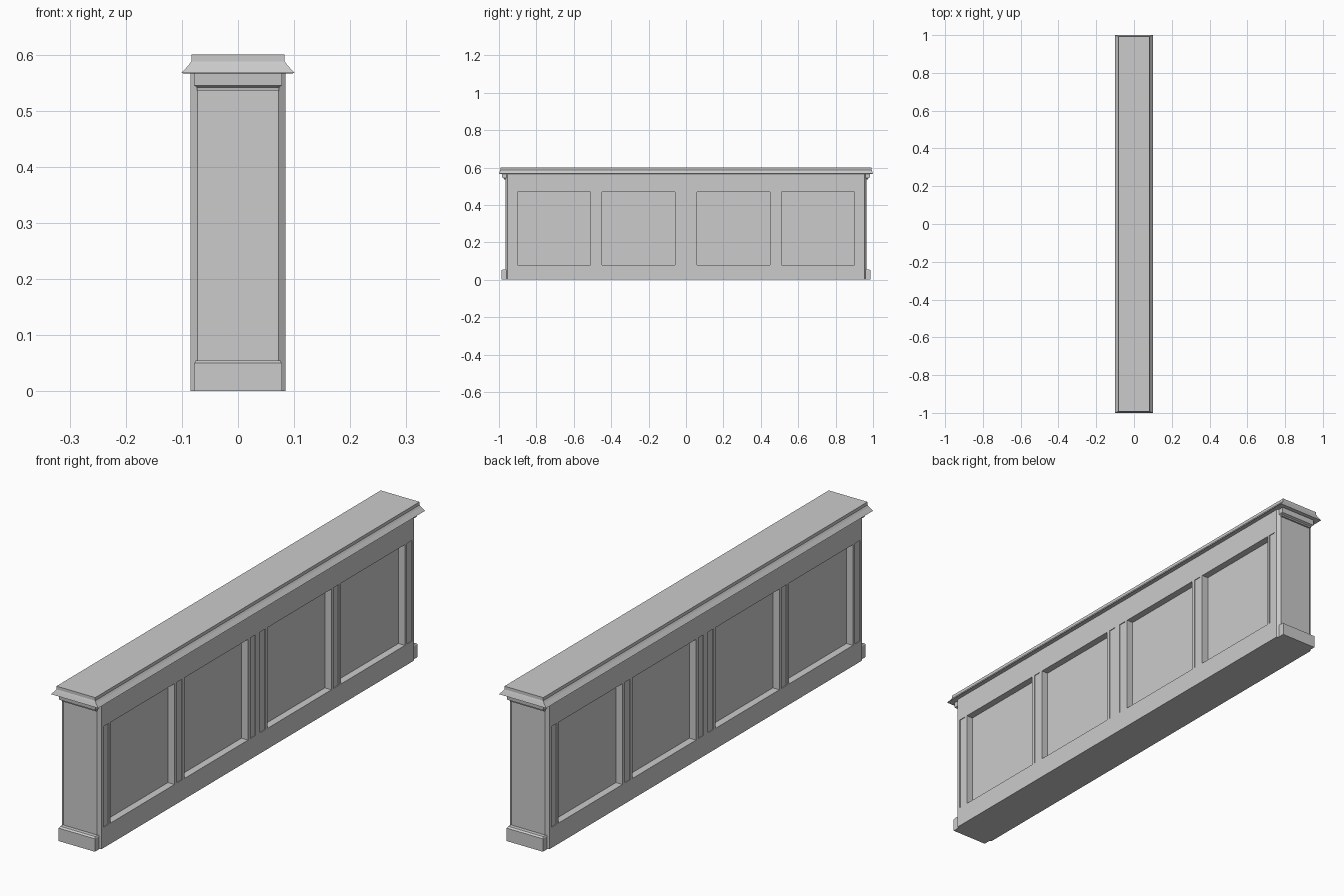
import bpy, bmesh

if "Cube" in bpy.data.objects:
    bpy.data.objects.remove(bpy.data.objects["Cube"])


def loft(name, rings):
    """Closed solid through equal-sized rings of 3D points, bottom to top."""
    bm = bmesh.new()
    loops = [[bm.verts.new(p) for p in r] for r in rings]
    n = len(loops[0])
    for a, b in zip(loops, loops[1:]):
        for i in range(n):
            j = (i + 1) % n
            bm.faces.new((a[i], a[j], b[j], b[i]))
    bm.faces.new(loops[0][::-1])
    bm.faces.new(loops[-1])
    bmesh.ops.recalc_face_normals(bm, faces=bm.faces)
    me = bpy.data.meshes.new(name)
    bm.to_mesh(me)
    bm.free()
    ob = bpy.data.objects.new(name, me)
    bpy.context.collection.objects.link(ob)
    return ob


def rect(x0, x1, y0, y1, z):
    return [(x0, y0, z), (x1, y0, z), (x1, y1, z), (x0, y1, z)]


def add_box(bm, x0, x1, y0, y1, z0, z1):
    m = bmesh.ops.create_cube(bm, size=1)["verts"]
    bmesh.ops.scale(bm, vec=(x1 - x0, y1 - y0, z1 - z0), verts=m)
    bmesh.ops.translate(bm, vec=((x0 + x1) / 2, (y0 + y1) / 2, (z0 + z1) / 2), verts=m)


# Body with chamfered vertical corners
W, L, CX, CY = 0.085, 0.965, 0.072, 0.955
plan = [(-CX, -L), (CX, -L), (W, -CY), (W, CY), (CX, L), (-CX, L), (-W, CY), (-W, -CY)]
body = loft("body", [[(x, y, z) for x, y in plan] for z in (0, 0.567)])

# Recessed square panels and shallow grooves in the stiles, on both long sides
panels = [(-0.90, -0.51), (-0.45, -0.06), (0.06, 0.45), (0.51, 0.90)]
grooves = [-0.927, -0.48, -0.03, 0.03, 0.48, 0.927]
bm = bmesh.new()
for s in (-1, 1):
    for depth, spans in ((0.028, panels), (0.003, [(g - 0.016, g + 0.016) for g in grooves])):
        xs = sorted((s * (W - depth), s * (W + 0.03)))
        for y0, y1 in spans:
            add_box(bm, xs[0], xs[1], y0, y1, 0.08, 0.47)
me = bpy.data.meshes.new("panel_cutter")
bm.to_mesh(me)
bm.free()
cutter = bpy.data.objects.new("panel_cutter", me)
cutter.hide_render = True
bpy.context.collection.objects.link(cutter)

mod = body.modifiers.new("panels", "BOOLEAN")
mod.operation = "DIFFERENCE"
mod.solver = "EXACT"
mod.object = cutter
bpy.context.view_layer.objects.active = body
bpy.ops.object.modifier_apply(modifier=mod.name)
bpy.data.objects.remove(cutter)

# Moulded cap
cap = [(0.092, 0.99, 0.566), (0.101, 1.0, 0.567), (0.088, 0.995, 0.581),
       (0.083, 0.992, 0.588), (0.083, 0.992, 0.60)]
loft("cap", [rect(-x, x, -y, y, z) for x, y, z in cap])

# Plinth and upper moulding on each end: (half width, outer y, z)
plinth = [(0.078, 0.987, 0), (0.078, 0.987, 0.050), (0.075, 0.980, 0.055)]
collar = [(0.073, 0.972, 0.536), (0.073, 0.973, 0.541), (0.078, 0.982, 0.545), (0.078, 0.984, 0.567)]
for label, s in (("front", -1), ("back", 1)):
    for part, prof in (("plinth", plinth), ("collar", collar)):
        loft(f"{label}_{part}", [rect(-x, x, *sorted((s * 0.96, s * y)), z) for x, y, z in prof])
